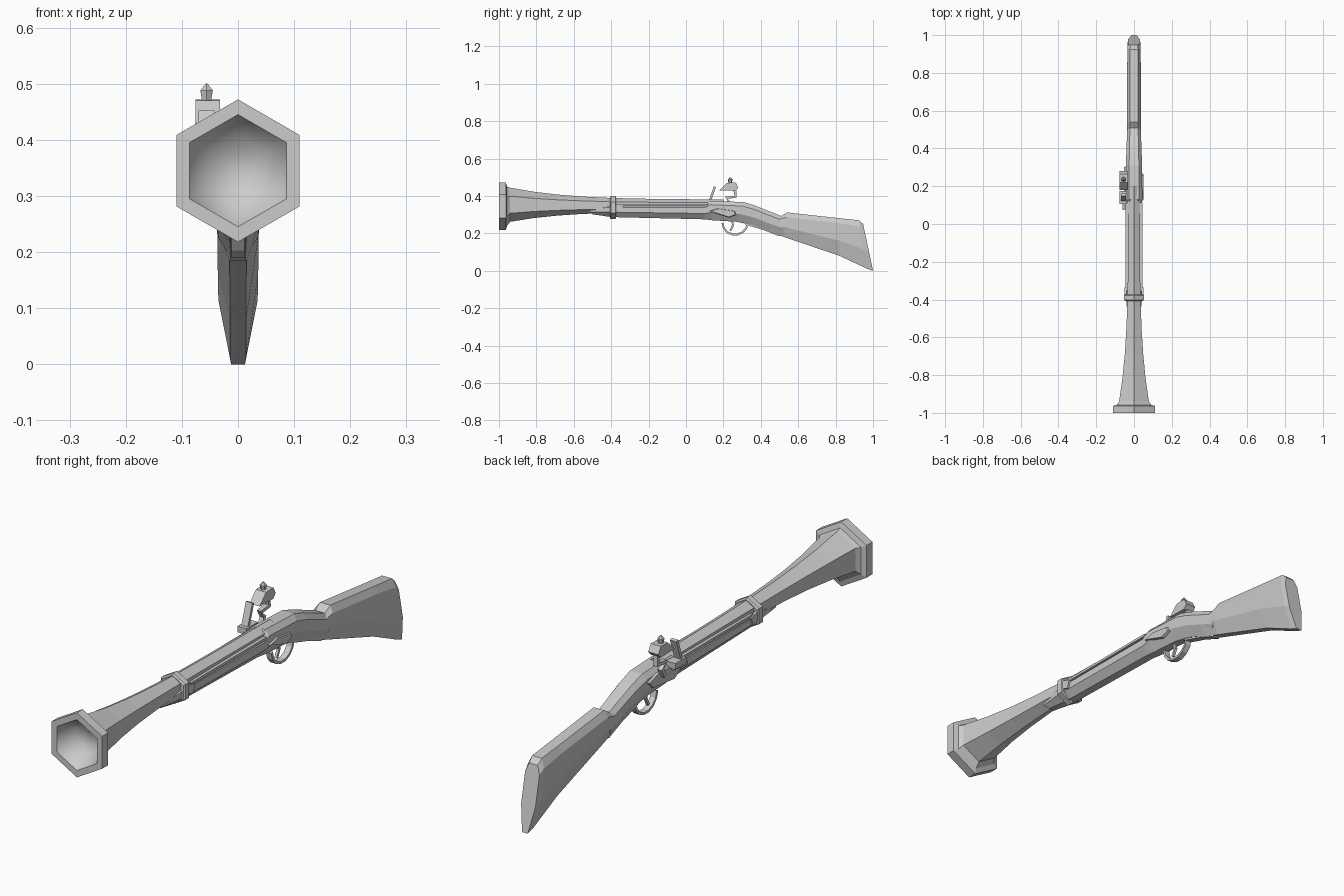
import bpy, bmesh
from math import sin, cos, pi
from mathutils import Vector, Matrix

old = bpy.data.objects.get("Cube")
if old:
    bpy.data.objects.remove(old)

shade = (0.6, 0.6, 0.6, 1)
grey = bpy.data.materials.new("plain grey")
grey.use_nodes = True
grey.diffuse_color = shade
grey.node_tree.nodes["Principled BSDF"].inputs["Base Color"].default_value = shade

AXIS = 0.345     # height of the bore line
LOCK = -0.056    # sideways position of the lock mechanism


def finish(name, bm):
    bmesh.ops.recalc_face_normals(bm, faces=bm.faces)
    mesh = bpy.data.meshes.new(name)
    bm.to_mesh(mesh)
    bm.free()
    mesh.materials.append(grey)
    obj = bpy.data.objects.new(name, mesh)
    bpy.context.collection.objects.link(obj)
    return obj


def loft(name, rings):
    """Skin a list of equal-length point rings and cap both ends."""
    bm = bmesh.new()
    loops = [[bm.verts.new(point) for point in ring] for ring in rings]
    for near, far in zip(loops, loops[1:]):
        for i in range(len(near)):
            bm.faces.new((near[i - 1], near[i], far[i], far[i - 1]))
    bm.faces.new(loops[0])
    bm.faces.new(loops[-1])
    return finish(name, bm)


def hexagon(y, radius, z=AXIS):
    angles = [i * pi / 3 for i in range(6)]
    return [(radius * sin(a), y, z + radius * cos(a)) for a in angles]


def stock_ring(top, bottom, width, shoulder=0.2, belly=0.6):
    """Eight-sided section hung between a top and a bottom point in y,z."""
    top, bottom = Vector(top), Vector(bottom)
    right = [(width * 0.6, 0), (width, shoulder), (width, belly), (width * 0.4, 1)]
    left = [(-x, t) for x, t in reversed(right)]
    return [(x, *top.lerp(bottom, t)) for x, t in right + left]


def plate(name, outline, inner, outer, taper=1.0):
    """Profile in y,z given thickness along x, its outer face scaled by taper."""
    points = [Vector(p) for p in outline]
    middle = sum(points, Vector((0, 0))) / len(points)
    face = [middle.lerp(p, taper) for p in points]
    return loft(name, [[(inner, *p) for p in points], [(outer, *p) for p in face]])


def block(name, centre, size, tilt=0.0):
    """Box tilted about the x axis."""
    bm = bmesh.new()
    place = Matrix.Translation(centre) @ Matrix.Rotation(tilt, 4, "X") @ Matrix.Diagonal((*size, 1))
    bmesh.ops.create_cube(bm, size=1, matrix=place)
    return finish(name, bm)


def strap(name, path, x, width, thick):
    """Flat strip following a y,z path."""
    points = [Vector(p) for p in path]
    last = len(points) - 1
    rings = []
    for i, point in enumerate(points):
        along = (points[min(i + 1, last)] - points[max(i - 1, 0)]).normalized()
        across = Vector((-along.y, along.x)) * thick / 2
        a, b = point + across, point - across
        left, right = x - width / 2, x + width / 2
        rings.append([(left, *a), (right, *a), (right, *b), (left, *b)])
    return loft(name, rings)


# Barrel: hollow muzzle, thick rim, then a bell that narrows by a power curve
muzzle = [hexagon(-0.93, 0.062), hexagon(-1, 0.1), hexagon(-1, 0.127),
          hexagon(-0.963, 0.127), hexagon(-0.957, 0.105)]
flare = []
for step in range(10):
    t = 1 - step / 9
    flare.append(hexagon(0.2 - 1.14 * t, 0.036 + 0.055 * t ** 4, AXIS + 0.008 * t * (1 - step % 1)))
barrel = loft("barrel", muzzle + flare)
for face in barrel.data.polygons:
    face.use_smooth = all(v < 12 for v in face.vertices)

# Fore-end, breech and wrist
loft("stock_body", [
    stock_ring(top=(-0.53, 0.335), bottom=(-0.5, 0.302), width=0.03),
    stock_ring(top=(-0.4, 0.353), bottom=(-0.4, 0.287), width=0.042),
    stock_ring(top=(0.1, 0.353), bottom=(0.1, 0.275), width=0.042),
    stock_ring(top=(0.13, 0.374), bottom=(0.14, 0.27), width=0.044),
    stock_ring(top=(0.31, 0.367), bottom=(0.27, 0.262), width=0.043),
    stock_ring(top=(0.37, 0.348), bottom=(0.35, 0.245), width=0.041),
    stock_ring(top=(0.54, 0.28), bottom=(0.5, 0.19), width=0.035),
])

# Butt with raised comb and slanted end
loft("butt", [
    stock_ring(top=(0.5, 0.287), bottom=(0.42, 0.217), width=0.035),
    stock_ring(top=(0.54, 0.312), bottom=(0.52, 0.182), width=0.037),
    stock_ring(top=(0.82, 0.281), bottom=(0.82, 0.08), width=0.036, shoulder=0.13),
    stock_ring(top=(0.925, 0.27), bottom=(0.97, 0.01), width=0.035, shoulder=0.13),
    stock_ring(top=(0.947, 0.25), bottom=(1, 0), width=0.031, shoulder=0.13),
])

# Barrel band with a spring and a rail on each side
loft("barrel_band", [hexagon(-0.39 + y, radius, AXIS - 0.007)
                     for y, radius in ((-0.017, 0.055), (-0.012, 0.061), (0.012, 0.061), (0.017, 0.055))])
for name, side in (("right", -1), ("left", 1)):
    block(name + "_band_spring", (side * 0.044, -0.36, 0.335), (0.01, 0.04, 0.035), tilt=-0.3)
    block(name + "_side_rail", (side * 0.037, -0.12, 0.35), (0.014, 0.47, 0.01))

# Plate opposite the lock
plate("side_plate", [(0.12, 0.32), (0.17, 0.333), (0.26, 0.32), (0.27, 0.3), (0.23, 0.285)],
      inner=0.04, outer=0.051, taper=0.9)

# Trigger guard bow, its tail and the trigger
bow = [pi + i * pi / 7 for i in range(8)]
strap("trigger_guard", [(0.262 + 0.067 * cos(a), 0.255 + 0.062 * sin(a)) for a in bow],
      x=0, width=0.024, thick=0.01)
strap("guard_tail", [(0.32, 0.252), (0.42, 0.222), (0.5, 0.19)], x=0, width=0.028, thick=0.012)
strap("trigger", [(0.245, 0.27), (0.252, 0.245), (0.237, 0.214)], x=0, width=0.01, thick=0.01)

# Lock plate, pan and upright frizzen on the right side
plate("lock_plate", [(0.07, 0.335), (0.12, 0.352), (0.25, 0.352), (0.31, 0.335), (0.28, 0.305), (0.14, 0.29)],
      inner=-0.035, outer=-0.052, taper=0.92)
block("pan", (LOCK, 0.14, 0.358), (0.04, 0.07, 0.024))
block("frizzen", (LOCK, 0.14, 0.408), (0.028, 0.012, 0.09), tilt=-0.33)
block("frizzen_spring", (LOCK, 0.12, 0.336), (0.012, 0.09, 0.01), tilt=0.1)

# Hammer: curved neck, jaws and clamp screw
strap("hammer_neck", [(0.22, 0.335), (0.235, 0.365), (0.215, 0.39), (0.265, 0.396), (0.26, 0.44)],
      x=LOCK, width=0.018, thick=0.016)
plate("hammer_jaw", [(0.18, 0.43), (0.22, 0.47), (0.265, 0.472), (0.28, 0.445), (0.265, 0.428)],
      inner=-0.032, outer=-0.076)
for name, z, low, high, depth in (("screw_shank", 0.474, 0.007, 0.013, 0.028),
                                  ("screw_tip", 0.494, 0.013, 0.002, 0.012)):
    bm = bmesh.new()
    bmesh.ops.create_cone(bm, cap_ends=True, segments=6, radius1=low, radius2=high, depth=depth,
                          matrix=Matrix.Translation((LOCK, 0.236, z)))
    finish(name, bm)
